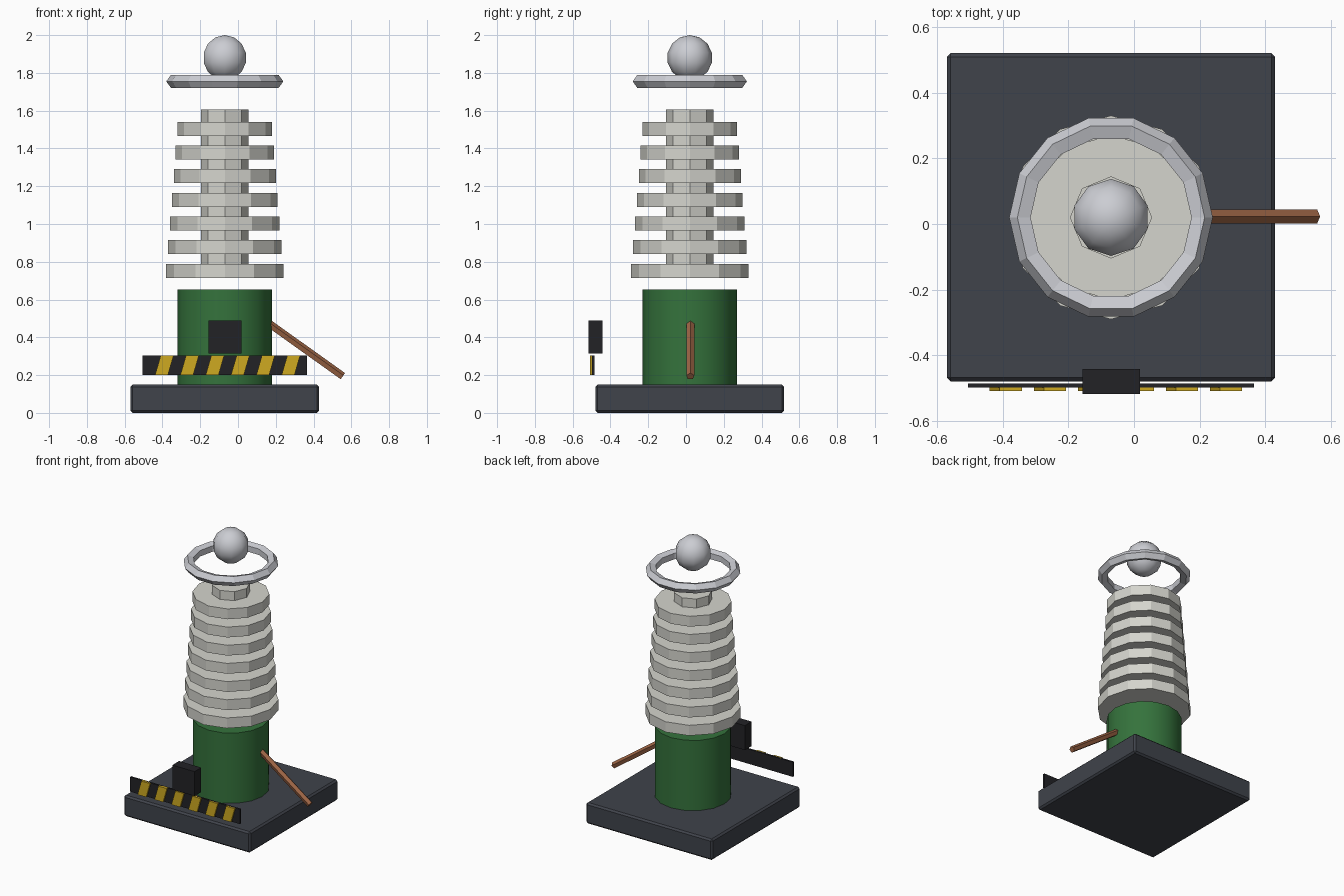
import bpy, bmesh
from math import pi
from mathutils import Vector

if "Cube" in bpy.data.objects:
    bpy.data.objects.remove(bpy.data.objects["Cube"])

CX, CY = -0.07, 0.02  # tower axis


def material(name, rgb):
    m = bpy.data.materials.new(name)
    m.diffuse_color = (*rgb, 1)
    m.use_nodes = True
    m.node_tree.nodes["Principled BSDF"].inputs["Base Color"].default_value = m.diffuse_color
    return m


SLATE = material("slate", (0.05, 0.056, 0.07))
GREEN = material("green", (0.035, 0.17, 0.045))
CERAMIC = material("ceramic", (0.66, 0.66, 0.61))
METAL = material("metal", (0.6, 0.61, 0.65))
COPPER = material("copper", (0.34, 0.13, 0.06))
BLACK = material("black", (0.016, 0.016, 0.019))
YELLOW = material("yellow", (0.62, 0.4, 0.015))


def finish(name, mat, smooth=None):
    ob = bpy.context.object
    ob.name = name
    ob.data.materials.append(mat)
    if smooth:
        bpy.ops.object.shade_smooth_by_angle(angle=smooth)
    return ob


def box(name, lo, hi, mat, bevel=0):
    lo, hi = Vector(lo), Vector(hi)
    bpy.ops.mesh.primitive_cube_add(size=1, location=(lo + hi) / 2)
    ob = finish(name, mat)
    for v in ob.data.vertices:
        v.co *= hi - lo
    if bevel:
        mod = ob.modifiers.new("bevel", "BEVEL")
        mod.width, mod.segments = bevel, 1
    return ob


def cylinder(name, sides, radius, z0, z1, mat, smooth=None):
    bpy.ops.mesh.primitive_cylinder_add(vertices=sides, radius=radius, depth=z1 - z0,
                                        location=(CX, CY, (z0 + z1) / 2))
    return finish(name, mat, smooth)


# Plinth and tank
box("base", (-0.57, -0.48, 0), (0.43, 0.52, 0.15), SLATE, 0.012)
cylinder("tank", 16, 0.249, 0.145, 0.652, GREEN, pi / 6)

# Insulator stack: core with tapering discs
cylinder("insulator_core", 8, 0.125, 0.745, 1.605, CERAMIC)
for i in range(7):
    z = 0.752 + 0.1253 * i
    cylinder(f"insulator_disc_{i + 1}", 12, 0.31 - 0.01 * i, z - 0.037, z + 0.037, CERAMIC)

# Floating ring and ball on top
bpy.ops.mesh.primitive_torus_add(major_segments=14, minor_segments=5, major_radius=0.274,
                                 minor_radius=0.036, location=(CX, CY, 1.755))
finish("top_ring", METAL)
bpy.ops.mesh.primitive_uv_sphere_add(segments=10, ring_count=7, radius=0.12,
                                     location=(CX, CY, 1.88))
finish("top_ball", METAL, pi / 4)

# Slanted copper rod on the right side
a, b = Vector((0.15, 0.023, 0.481)), Vector((0.554, 0.023, 0.193))
bpy.ops.mesh.primitive_cylinder_add(vertices=5, radius=0.022, depth=(b - a).length,
                                    location=(a + b) / 2)
rod = finish("copper_rod", COPPER)
rod.rotation_euler = (b - a).to_track_quat('Z', 'Y').to_euler()

# Hazard board with slanted stripes
box("hazard_board", (-0.505, -0.498, 0.2), (0.365, -0.485, 0.305), BLACK)
for i in range(6):
    x = -0.39 + 0.134 * i
    stripe = box(f"hazard_stripe_{i + 1}", (x - 0.034, -0.508, 0.2),
                 (x + 0.034, -0.487, 0.305), YELLOW)
    for v in stripe.data.vertices:
        v.co.x += 0.29 * v.co.z

# Control box
box("control_box", (-0.157, -0.517, 0.315), (0.018, -0.441, 0.49), BLACK)
